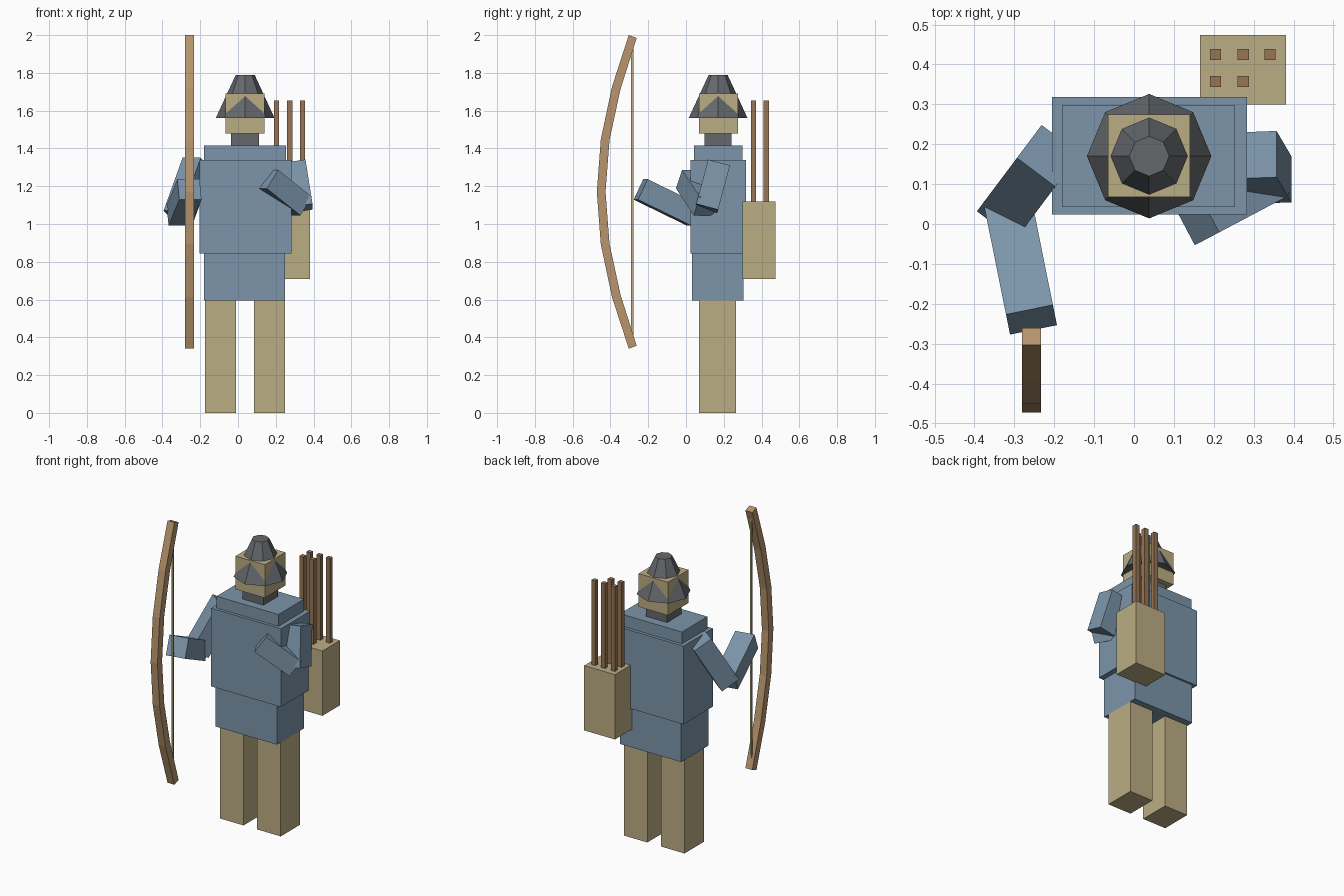
import bpy, bmesh, math
from mathutils import Vector, Matrix

if "Cube" in bpy.data.objects:
    bpy.data.objects.remove(bpy.data.objects["Cube"])


def material(name, rgb):
    m = bpy.data.materials.new(name)
    m.diffuse_color = (*rgb, 1)
    m.use_nodes = True
    m.node_tree.nodes["Principled BSDF"].inputs["Base Color"].default_value = m.diffuse_color
    return m


CLOTH = material("blue_cloth", (0.20, 0.30, 0.40))
TAN = material("tan", (0.50, 0.42, 0.23))
STEEL = material("steel", (0.13, 0.14, 0.15))
WOOD = material("wood", (0.48, 0.30, 0.15))
SHAFT = material("dark_wood", (0.31, 0.18, 0.09))


def finish(name, bm, mat):
    bmesh.ops.recalc_face_normals(bm, faces=bm.faces[:])
    me = bpy.data.meshes.new(name)
    bm.to_mesh(me)
    bm.free()
    me.materials.append(mat)
    ob = bpy.data.objects.new(name, me)
    bpy.context.collection.objects.link(ob)
    return ob


def box(name, x, y, z, mat):
    """Box from (min, max) ranges."""
    bm = bmesh.new()
    size = [r[1] - r[0] for r in (x, y, z)]
    mid = [(r[1] + r[0]) / 2 for r in (x, y, z)]
    bmesh.ops.create_cube(bm, size=1, matrix=Matrix.Translation(mid) @ Matrix.Diagonal((*size, 1)))
    return finish(name, bm, mat)


def limb(name, start, end, mat, side=None, width=0.12):
    """Square bar between two points; side sets its roll."""
    a, b = Vector(start), Vector(end)
    d = (b - a).normalized()
    s = Vector(side) if side else d.cross(Vector((0, 0, 1)))
    s = (s - d * s.dot(d)).normalized()
    rot = Matrix((s, d.cross(s), d)).transposed().to_4x4()
    bm = bmesh.new()
    bmesh.ops.create_cube(bm, size=1, matrix=Matrix.Translation((a + b) / 2) @ rot
                          @ Matrix.Diagonal((width, width, (b - a).length, 1)))
    return finish(name, bm, mat)


# Legs
for side, x in (("right", -0.175), ("left", 0.085)):
    box(side + "_leg", (x, x + 0.165), (0.07, 0.265), (0, 0.595), TAN)

# Tunic: skirt, chest, shoulders
box("tunic_skirt", (-0.18, 0.25), (0.032, 0.305), (0.595, 0.845), CLOTH)
box("chest", (-0.205, 0.283), (0.024, 0.318), (0.845, 1.34), CLOTH)
box("shoulders", (-0.18, 0.253), (0.043, 0.298), (1.34, 1.415), CLOTH)

# Neck and head
box("neck", (-0.037, 0.11), (0.097, 0.242), (1.415, 1.48), STEEL)
box("head", (-0.065, 0.14), (0.068, 0.274), (1.48, 1.69), TAN)

# Eight-sided helmet
bm = bmesh.new()
bmesh.ops.create_cone(bm, cap_ends=True, segments=8, radius1=0.156, radius2=0.05, depth=0.23,
                      matrix=Matrix.Translation((0.038, 0.17, 1.675)))
finish("helmet", bm, STEEL)

# Arms
limb("right_upper_arm", (-0.2145, 0.171, 1.32), (-0.315, 0.037, 1.04), CLOTH)
limb("right_forearm", (-0.314, 0.043, 1.045), (-0.257, -0.24, 1.183), CLOTH)
limb("left_upper_arm", (0.298, 0.173, 1.317), (0.335, 0.11, 1.083), CLOTH, side=(1, 0, 0))
limb("left_forearm", (0.333, 0.11, 1.095), (0.155, 0.016, 1.237), CLOTH)

# Quiver and arrows
box("quiver", (0.165, 0.381), (0.30, 0.474), (0.71, 1.12), TAN)
for i, (x, y) in enumerate([(0.204, 0.357), (0.274, 0.357),
                            (0.204, 0.425), (0.274, 0.425), (0.341, 0.425)]):
    box(f"arrow_{i + 1}", (x - 0.014, x + 0.014), (y - 0.014, y + 0.014), (1.1, 1.655), SHAFT)

# Bow: mirrored half profile (outer y, outer dz, inner y, inner dz)
half = [(-0.472, 0, -0.426, 0), (-0.451, 0.278, -0.405, 0.274),
        (-0.392, 0.556, -0.347, 0.543), (-0.303, 0.83, -0.261, 0.815)]
stations = [(a, -b, c, -d) for a, b, c, d in half[:0:-1]] + half
bm = bmesh.new()
rings = []
for oy, oz, iy, iz in stations:
    rings.append([bm.verts.new((x, y, 1.17 + z)) for x, y, z in
                  ((-0.281, oy, oz), (-0.233, oy, oz), (-0.233, iy, iz), (-0.281, iy, iz))])
for r, s in zip(rings, rings[1:]):
    for k in range(4):
        bm.faces.new((r[k], r[(k + 1) % 4], s[(k + 1) % 4], s[k]))
bm.faces.new(rings[0])
bm.faces.new(rings[-1])
finish("bow", bm, WOOD)

# Bowstring
box("bowstring", (-0.263, -0.251), (-0.291, -0.279), (0.38, 1.96), TAN)
